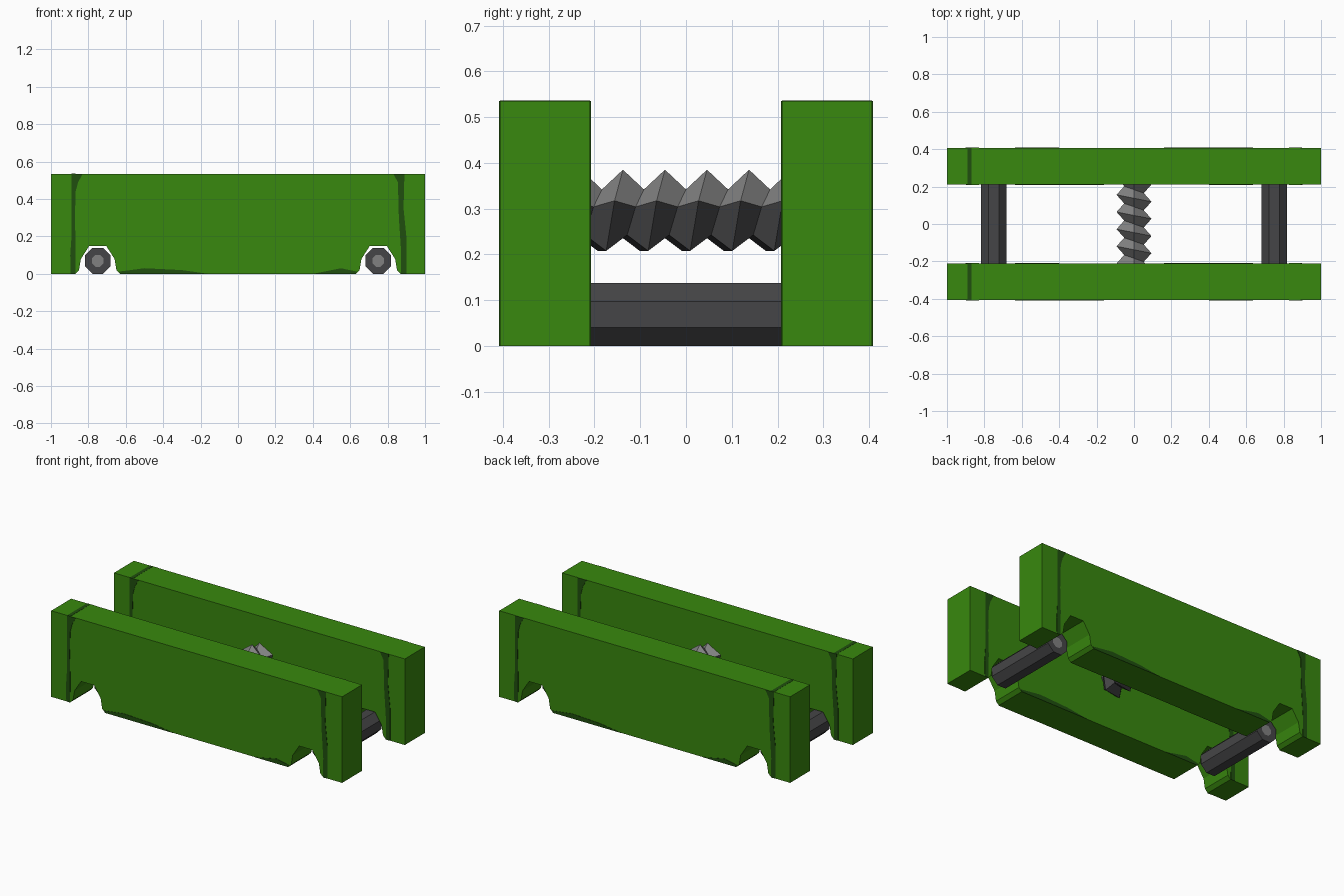
import bpy, bmesh, math

if "Cube" in bpy.data.objects:
    bpy.data.objects.remove(bpy.data.objects["Cube"])


def material(name, rgb):
    m = bpy.data.materials.new(name)
    m.diffuse_color = (*rgb, 1)
    m.use_nodes = True
    m.node_tree.nodes["Principled BSDF"].inputs["Base Color"].default_value = m.diffuse_color
    return m


GREEN = material("board green", (0.040, 0.246, 0.0044))
DARK_GREEN = material("stain dark green", (0.014, 0.078, 0.0044))
DARK = material("dark steel", (0.060, 0.060, 0.063))
GREY = material("light steel", (0.22, 0.22, 0.22))


def finish(name, bm, *mats):
    bmesh.ops.recalc_face_normals(bm, faces=bm.faces[:])
    me = bpy.data.meshes.new(name)
    bm.to_mesh(me)
    bm.free()
    for m in mats:
        me.materials.append(m)
    ob = bpy.data.objects.new(name, me)
    bpy.context.collection.objects.link(ob)
    return ob


def prism(name, pts, y0, y1, mat):
    """Extrude an x-z outline between two y positions."""
    bm = bmesh.new()
    f = bm.faces.new([bm.verts.new((x, y0, z)) for x, z in pts])
    ext = bmesh.ops.extrude_face_region(bm, geom=[f])["geom"]
    for v in ext:
        if isinstance(v, bmesh.types.BMVert):
            v.co.y = y1
    # split the notched outline cleanly
    bmesh.ops.triangulate(bm, faces=[q for q in bm.faces if len(q.verts) > 4])
    return finish(name, bm, mat)


H, IN, OUT, AX = 0.535, 0.21, 0.406, 0.75

# boards with two arched notches
arch = [(-.12, 0), (-.10, .02), (-.09, .08), (-.045, .15),
        (.045, .15), (.09, .08), (.10, .02), (.12, 0)]
outline = [(-1, 0)] + [(-AX + x, z) for x, z in arch] + \
          [(AX + x, z) for x, z in arch] + [(1, 0), (1, H), (-1, H)]
prism("front_board", outline, -OUT, -IN, GREEN)
prism("back_board", outline, IN, OUT, GREEN)

# worn stains as thin plates on all four large faces
stains = {
    "left_stain": [(-.87, 0), (-.868, .15), (-.872, .3), (-.868, .44), (-.855, .49),
                   (-.83, .535), (-.89, .535), (-.89, .2), (-.897, .1), (-.895, 0)],
    "right_stain": [(.87, 0), (.90, 0), (.90, .2), (.885, .35), (.89, .535),
                    (.83, .535), (.855, .49), (.86, .3), (.872, .12)],
    "long_edge_stain": [(-.63, 0), (-.16, 0), (-.3, .02), (-.5, .03), (-.636, .012)],
    "short_edge_stain": [(.40, 0), (.63, 0), (.636, .012), (.55, .03)],
}
for name, pts in stains.items():
    for y, d in ((-OUT, -1), (IN, -1), (-IN, 1), (OUT, 1)):
        prism(name, [(-d * x, z) for x, z in pts], y, y + d * 0.002, DARK_GREEN)
for y0, y1 in ((-OUT, -IN), (IN, OUT)):
    prism("top_stain", [(-.89, H), (-.868, H), (-.868, H + .001), (-.89, H + .001)],
          y0, y1, DARK_GREEN)

# octagonal axles with a lighter centre on each end
for side, sx in (("left", -1), ("right", 1)):
    bm = bmesh.new()
    r = 0.069 / math.cos(math.pi / 8)
    ring = [bm.verts.new((sx * AX + r * math.cos(a), -0.24, 0.069 + r * math.sin(a)))
            for a in (math.pi / 8 + i * math.pi / 4 for i in range(8))]
    f = bm.faces.new(ring)
    ext = bmesh.ops.extrude_face_region(bm, geom=[f])["geom"]
    for v in ext:
        if isinstance(v, bmesh.types.BMVert):
            v.co.y = 0.24
    bmesh.ops.recalc_face_normals(bm, faces=bm.faces[:])
    ends = [f for f in bm.faces if len(f.verts) == 8]
    bmesh.ops.inset_individual(bm, faces=ends, thickness=0.041)
    for f in bm.faces:
        f.material_index = int(len(f.verts) == 8)
    finish(side + "_axle", bm, DARK, GREY)

# five-sided threaded screw, light on its two upper sides
PITCH, CZ, CREST, ROOT = 0.0918, 0.287, 0.098, 0.055
bm = bmesh.new()
rows = []
for k in range(6):
    a = 2 * math.pi * k / 5
    row = []
    for j in range(-5, 8):
        rad = CREST if j % 2 else ROOT
        y = j * PITCH / 2 - PITCH * k / 5
        row.append(bm.verts.new((rad * math.sin(a), y, CZ + rad * math.cos(a))))
    rows.append(row)
for k in range(5):
    for a, b, c, d in zip(rows[k], rows[k + 1], rows[k + 1][1:], rows[k][1:]):
        f = bm.faces.new((a, b, c, d))
        f.material_index = int(k in (0, 4))
bmesh.ops.remove_doubles(bm, verts=bm.verts[:], dist=1e-5)
# trim the ends inside the boards
for s in (-1, 1):
    bmesh.ops.bisect_plane(bm, geom=bm.verts[:] + bm.edges[:] + bm.faces[:],
                           plane_co=(0, s * 0.215, 0), plane_no=(0, s, 0), clear_outer=True)
finish("screw", bm, DARK, GREY)
